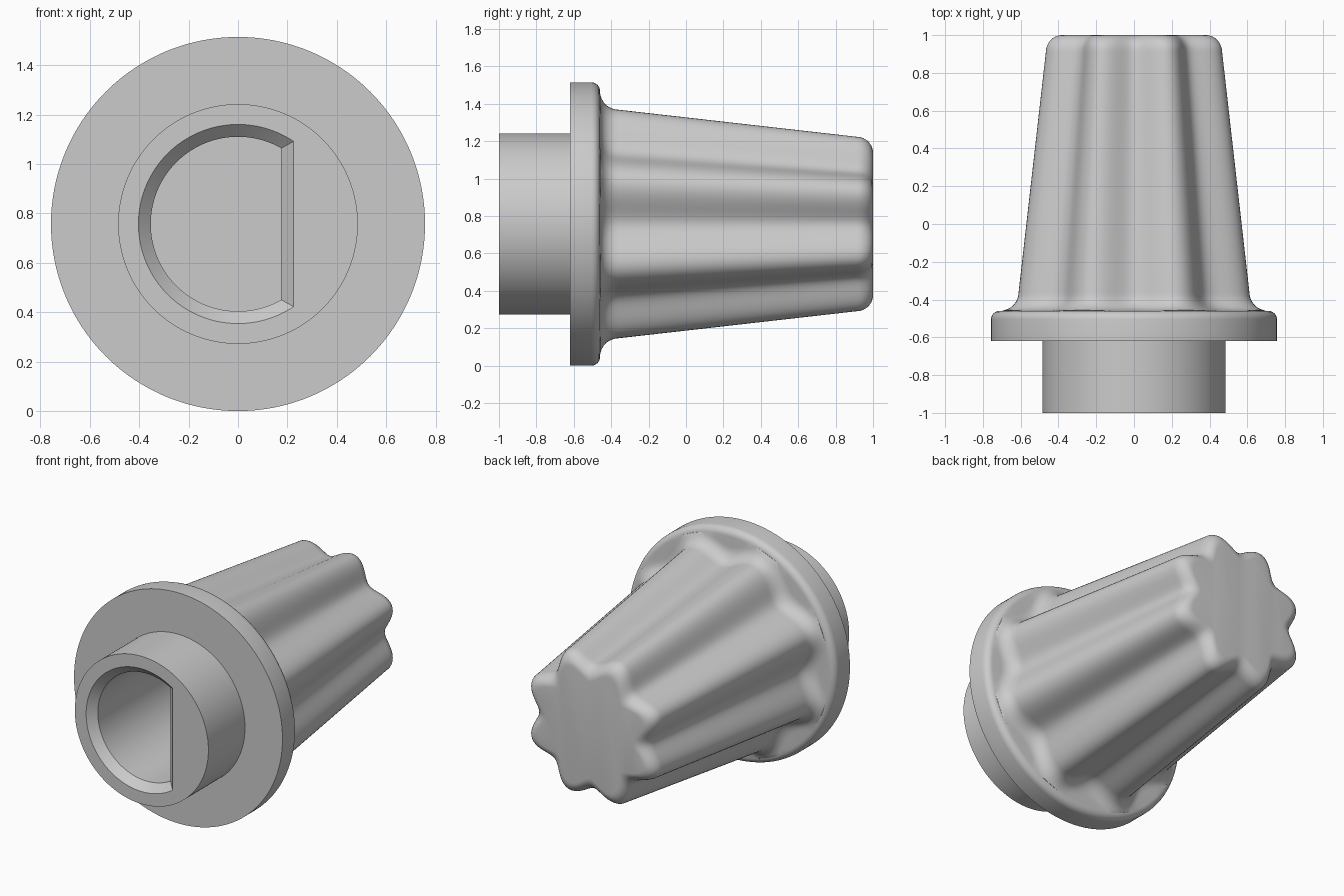
import bpy
import bmesh
from math import cos, sin, pi, radians, acos

cube = bpy.data.objects.get("Cube")
if cube:
    bpy.data.objects.remove(cube)

SIDES = 192      # points in every ring
FLUTES = 8
RIM = 0.757      # flange radius, also the height of the axis
FLAT = 31        # ring points on each half of the flat of the bore


def circle(radius):
    return [(radius * cos(2 * pi * k / SIDES), radius * sin(2 * pi * k / SIDES))
            for k in range(SIDES)]


def d_shape(radius, flat):
    """Circle cut by a flat on the +x side, with exact corners."""
    corner = acos(flat / radius)
    points = []
    for i in range(SIDES):
        k = i if i <= SIDES // 2 else i - SIDES
        if abs(k) <= FLAT:
            points.append((flat, radius * sin(corner) * k / FLAT))
        else:
            t = (abs(k) - FLAT) / (SIDES / 2 - FLAT)
            a = corner + (pi - corner) * t
            points.append((radius * cos(a), radius * sin(a) * (1 if k > 0 else -1)))
    return points


def fluted(y, offset=0.0):
    """Tapered grip section with grooves on the axes."""
    t = (y + 0.36) / 1.26
    mean = 0.60 - 0.145 * t + offset
    depth = 0.052 - 0.007 * t
    points = []
    for k in range(SIDES):
        a = 2 * pi * k / SIDES
        r = min(mean - depth * cos(FLUTES * a), 0.72)
        points.append((r * cos(a), r * sin(a)))
    return points


def loft(name, rings):
    """Skin a list of (y, points) rings and close both ends."""
    bm = bmesh.new()
    loops = [[bm.verts.new((x, y, z + RIM)) for x, z in pts] for y, pts in rings]
    for a, b in zip(loops, loops[1:]):
        for k in range(SIDES):
            n = (k + 1) % SIDES
            bm.faces.new((a[k], a[n], b[n], b[k]))
    bm.faces.new(loops[0])
    bm.faces.new(loops[-1])
    bmesh.ops.recalc_face_normals(bm, faces=bm.faces)
    mesh = bpy.data.meshes.new(name)
    bm.to_mesh(mesh)
    bm.free()
    obj = bpy.data.objects.new(name, mesh)
    bpy.context.collection.objects.link(obj)
    return obj


# D-shaped bore, collar and flange front
rings = [
    (0.30, d_shape(0.353, 0.175)),
    (-0.95, d_shape(0.353, 0.175)),
    (-1.0, d_shape(0.403, 0.225)),
    (-1.0, circle(0.485)),
    (-0.62, circle(0.485)),
    (-0.62, circle(RIM)),
]

# Rounded back edge of the flange
for i in range(7):
    a = radians(15 * i)
    rings.append((-0.505 + 0.045 * sin(a), circle(RIM - 0.045 + 0.045 * cos(a))))

# Fillet from flange into the fluted grip
for i in range(9):
    a = radians(90 * i / 8)
    rings.append((-0.36 - 0.098 * cos(a), fluted(-0.36, 0.1 * (1 - sin(a)))))

# Tapered grip with a rounded end
for i in range(1, 5):
    y = -0.36 + 0.3175 * i
    rings.append((y, fluted(y)))
for i in range(1, 9):
    a = radians(90 * i / 8)
    rings.append((0.91 + 0.09 * sin(a), fluted(0.91, 0.09 * (cos(a) - 1))))

knob = loft("fluted_knob", rings)

# Plain grey finish
grey = bpy.data.materials.new("plain grey")
grey.use_nodes = True
colour = (0.6, 0.6, 0.6, 1)
grey.diffuse_color = colour
grey.node_tree.nodes["Principled BSDF"].inputs["Base Color"].default_value = colour
knob.data.materials.append(grey)

bpy.ops.object.select_all(action="DESELECT")
knob.select_set(True)
bpy.context.view_layer.objects.active = knob
bpy.ops.object.shade_smooth_by_angle(angle=radians(35))
